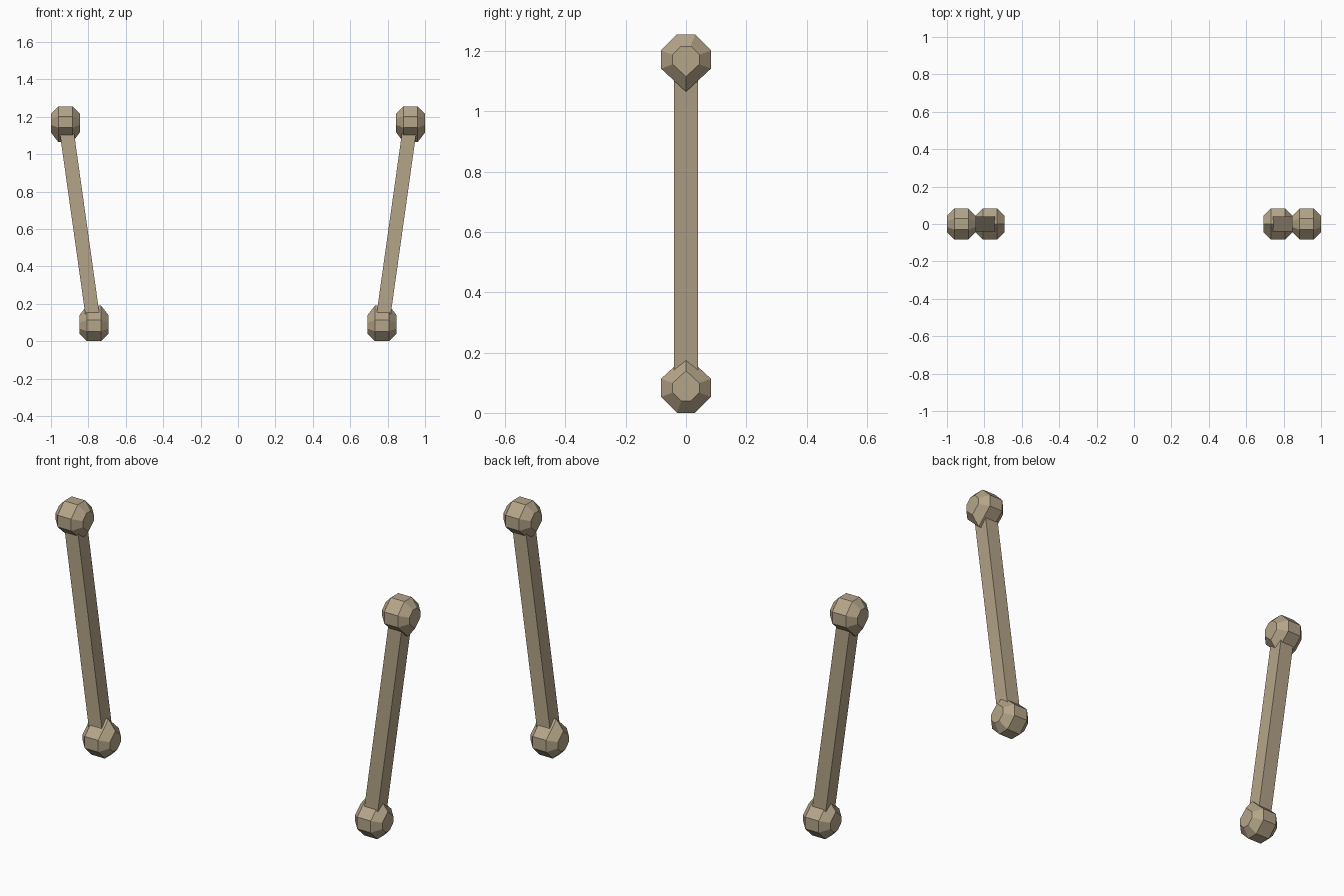
import bpy
import bmesh
from mathutils import Vector

cube = bpy.data.objects.get("Cube")
if cube:
    bpy.data.objects.remove(cube, do_unlink=True)

bone = bpy.data.materials.new("bone tan")
bone.use_nodes = True
colour = (0.46, 0.375, 0.25, 1)
bone.diffuse_color = colour
bone.node_tree.nodes["Principled BSDF"].inputs["Base Color"].default_value = colour


def loft(name, rings):
    """Skin a row of matching rings and cap both ends."""
    bm = bmesh.new()
    rows = [[bm.verts.new(p) for p in ring] for ring in rings]
    count = len(rows[0])
    for a, b in zip(rows, rows[1:]):
        for i in range(count):
            j = (i + 1) % count
            bm.faces.new((a[i], a[j], b[j], b[i]))
    bm.faces.new(rows[0])
    bm.faces.new(rows[-1])
    bmesh.ops.recalc_face_normals(bm, faces=bm.faces)
    mesh = bpy.data.meshes.new(name)
    bm.to_mesh(mesh)
    bm.free()
    mesh.materials.append(bone)
    obj = bpy.data.objects.new(name, mesh)
    bpy.context.collection.objects.link(obj)
    return obj


# Knob outline in y and z: flat outer end, pointed end towards the shaft
half = [(0.03, 0.083), (0.083, 0.03), (0.083, -0.03)]
outline = half + [(0, -0.107)] + [(-y, z) for y, z in reversed(half)]


def knob(name, centre, flip):
    stations = [(-0.077, 0.53), (-0.038, 1), (0.038, 1), (0.077, 0.53)]
    return loft(name, [
        [centre + Vector((x, y * s, z * s * flip)) for y, z in outline]
        for x, s in stations])


def shaft(name, low, high):
    corners = [(-1, -1), (1, -1), (1, 1), (-1, 1)]
    return loft(name, [
        [c + Vector((0.038 * u, 0.039 * v, 0)) for u, v in corners]
        for c in (low, high)])


# A leaning shaft with a faceted knob at each end, on both sides
for side, sign in (("left", 1), ("right", -1)):
    top = Vector((sign * 0.923, 0, 1.172))
    bottom = Vector((sign * 0.770, 0, 0.083))
    knob(side + "_upper_knob", top, 1)
    knob(side + "_lower_knob", bottom, -1)
    shaft(side + "_shaft", bottom, top)
